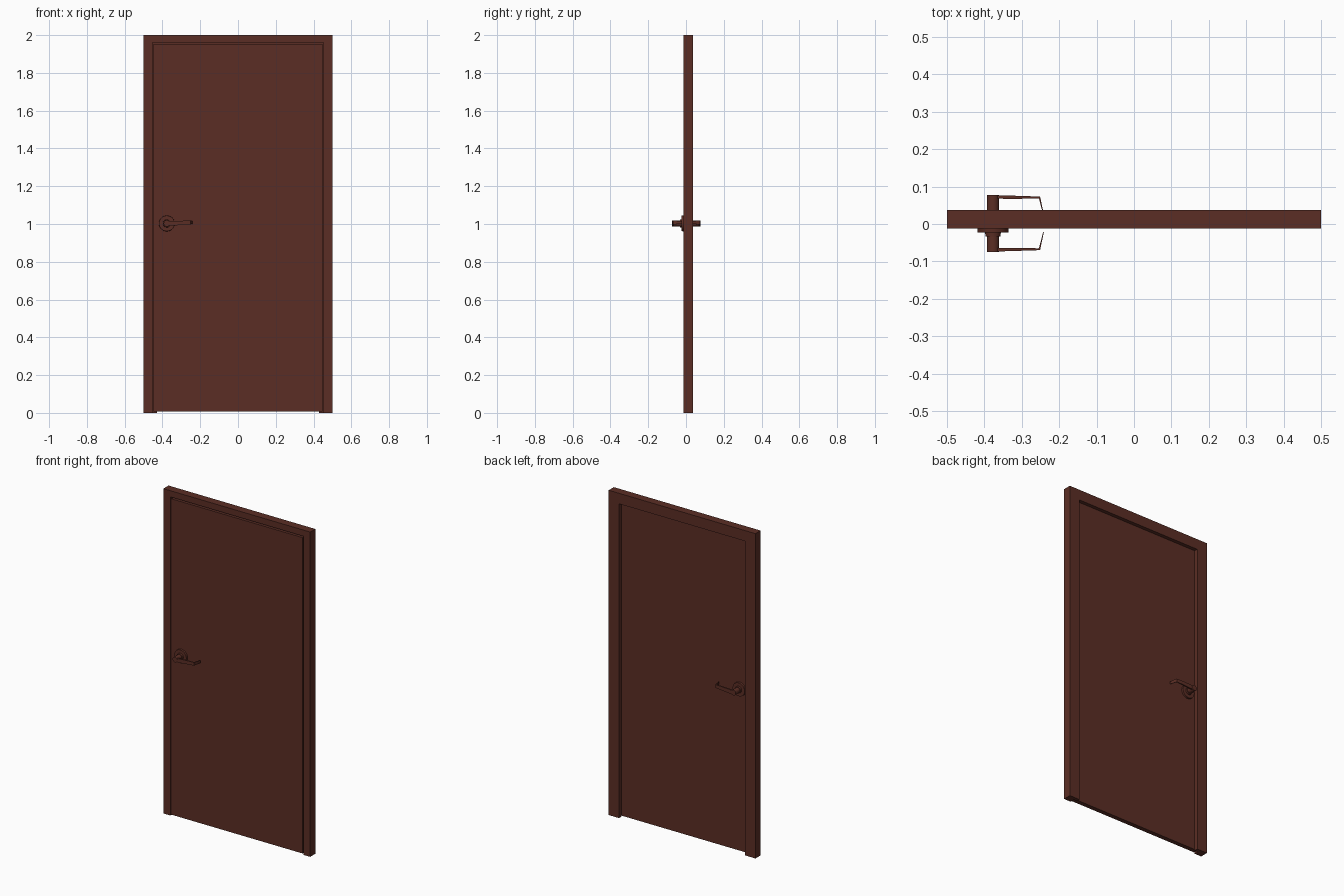
import bpy, bmesh, math
from mathutils import Matrix, Vector

if "Cube" in bpy.data.objects:
    bpy.data.objects.remove(bpy.data.objects["Cube"])

brown = bpy.data.materials.new("dark brown wood")
brown.diffuse_color = (0.105, 0.027, 0.018, 1)
brown.use_nodes = True
brown.node_tree.nodes["Principled BSDF"].inputs["Base Color"].default_value = brown.diffuse_color


def finish(name, bm, smooth=False):
    bmesh.ops.recalc_face_normals(bm, faces=bm.faces[:])
    me = bpy.data.meshes.new(name)
    bm.to_mesh(me)
    bm.free()
    me.materials.append(brown)
    ob = bpy.data.objects.new(name, me)
    bpy.context.collection.objects.link(ob)
    if smooth:
        bpy.ops.object.select_all(action='DESELECT')
        ob.select_set(True)
        bpy.context.view_layer.objects.active = ob
        bpy.ops.object.shade_smooth_by_angle(angle=math.radians(35))
    return ob


def box(name, x0, x1, y0, y1, z0, z1):
    bm = bmesh.new()
    bmesh.ops.create_cube(bm, size=1)
    for v in bm.verts:
        v.co = Vector((x0 if v.co.x < 0 else x1,
                       y0 if v.co.y < 0 else y1,
                       z0 if v.co.z < 0 else z1))
    return finish(name, bm)


def disc(name, x, z, r0, r1, y0, y1):
    # cylinder along y
    bm = bmesh.new()
    bmesh.ops.create_cone(bm, cap_ends=True, segments=32, radius1=r0, radius2=r1,
                          depth=abs(y1 - y0))
    turn = math.pi / 2 if y1 < y0 else -math.pi / 2
    bm.transform(Matrix.Translation((x, (y0 + y1) / 2, z)) @ Matrix.Rotation(turn, 4, 'X'))
    return finish(name, bm, True)


def frame_profile(name, inner, top, y0, y1):
    # upside-down U extruded through the wall
    pts = [(-0.5, 0), (-0.5, 2), (0.5, 2), (0.5, 0),
           (inner, 0), (inner, top), (-inner, top), (-inner, 0)]
    bm = bmesh.new()
    f = bm.faces.new([bm.verts.new((x, y0, z)) for x, z in pts])
    ext = bmesh.ops.extrude_face_region(bm, geom=[f])
    bmesh.ops.translate(bm, vec=(0, y1 - y0, 0),
                        verts=[g for g in ext['geom'] if isinstance(g, bmesh.types.BMVert)])
    return finish(name, bm)


# frame: wide rebate in front, narrower door stop behind
frame_profile("frame_front", 0.453, 1.962, -0.012, 0.0155)
frame_profile("frame_stop", 0.43, 1.935, 0.0155, 0.038)

# door leaf with a thin gap all round
FRONT, BACK = -0.012, 0.0155
box("door_leaf", -0.447, 0.448, FRONT, BACK, 0.007, 1.952)

# lever sections: x, outer offset, inner offset, centre z, half height
SECTIONS = [(-0.378, 0.0615, 0.053, 1.003, 0.011),
            (-0.350, 0.0610, 0.052, 1.003, 0.012),
            (-0.300, 0.0595, 0.052, 1.006, 0.011),
            (-0.256, 0.0580, 0.053, 1.008, 0.010)]

HX, HZ = -0.377, 1.003
for side, face, s in (("front", FRONT, -1), ("back", BACK, 1)):
    disc("rosette_" + side, HX, HZ, 0.042, 0.041, face, face + s * 0.011)
    disc("collar_" + side, HX, HZ, 0.021, 0.020, face + s * 0.011, face + s * 0.021)
    disc("neck_" + side, HX, HZ, 0.0165, 0.0165, face + s * 0.021, face + s * 0.0625)

    # lever: lofted bar with a return bent towards the door
    bm = bmesh.new()
    rings = []
    for x, o, i, z, h in SECTIONS:
        rings.append([(x, o, z - h), (x, o, z + h), (x, i, z + h), (x, i, z - h)])
    for xo, o, xi, i, h in ((-0.251, 0.0575, -0.254, 0.0525, 0.010),
                            (-0.241, 0.010, -0.243, 0.010, 0.008)):
        rings.append([(xo, o, 1.008 - h), (xo, o, 1.008 + h),
                      (xi, i, 1.008 + h), (xi, i, 1.008 - h)])
    rings = [[bm.verts.new((x, face + s * o, z)) for x, o, z in r] for r in rings]
    for a, b in zip(rings, rings[1:]):
        for k in range(4):
            bm.faces.new((a[k], a[(k + 1) % 4], b[(k + 1) % 4], b[k]))
    bm.faces.new(rings[0])
    bm.faces.new(rings[-1])
    finish("lever_" + side, bm, True)
